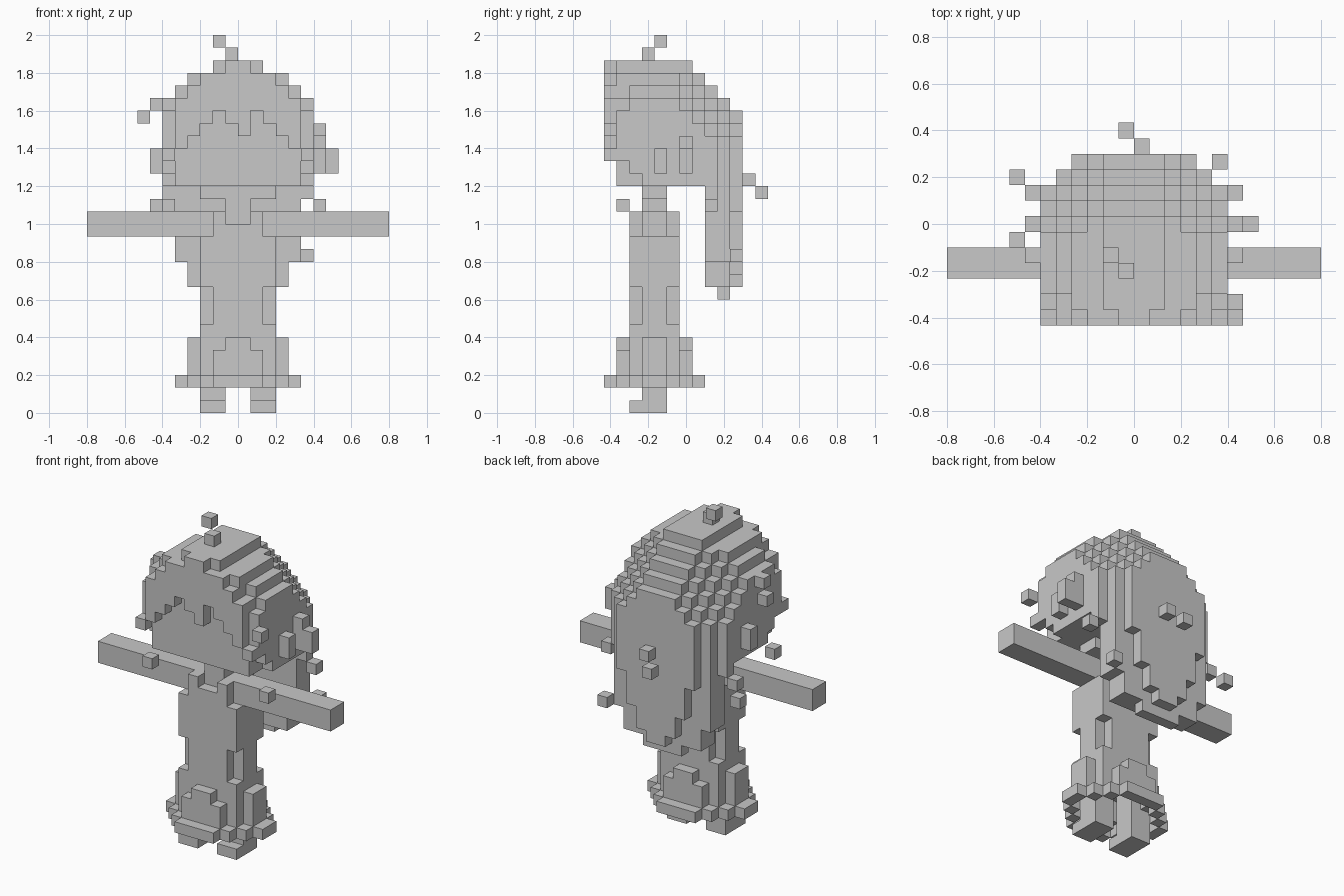
import bpy, bmesh, math

if "Cube" in bpy.data.objects:
    bpy.data.objects.remove(bpy.data.objects["Cube"])

U = 1 / 15          # block edge
parts = {}          # part name -> set of grid cells
used = set()


def fill(part, x0, x1, y0, y1, z0, z1):
    """Add a block of cells (end values excluded) to a part."""
    cells = parts.setdefault(part, set())
    for x in range(x0, x1):
        for y in range(y0, y1):
            for z in range(z0, z1):
                if (x, y, z) not in used:
                    used.add((x, y, z))
                    cells.add((x, y, z))


def sym(part, w, y0, y1, z0, z1):
    fill(part, -w, w, y0, y1, z0, z1)


def pair(part, x0, x1, y0, y1, z0, z1):
    fill(part + "_right", x0, x1, y0, y1, z0, z1)
    fill(part + "_left", -x1, -x0, y0, y1, z0, z1)


def both(part, x0, x1, y0, y1, z0, z1):
    """Mirror left-right and front-back (about y = 4) in one part."""
    for a, b in ((x0, x1), (-x1, -x0)):
        for c, d in ((y0, y1), (8 - y1, 8 - y0)):
            fill(part, a, b, c, d, z0, z1)


# legs and feet, reaching up inside the hollow skirt
pair("foot", 1, 3, 2, 5, 0, 1)
pair("leg", 1, 3, 3, 5, 1, 6)

# hem: one-block ring with diagonal corners
both("skirt_hem", 0, 2, 0, 1, 2, 3)
both("skirt_hem", 2, 3, 1, 2, 2, 3)
both("skirt_hem", 3, 4, 2, 3, 2, 3)
both("skirt_hem", 4, 5, 3, 4, 2, 3)

# hollow skirt: front, back and side panels joined by corner blocks
both("skirt", 0, 2, 1, 2, 3, 5)
both("skirt", 0, 1, 1, 2, 5, 6)
both("skirt", 1, 2, 2, 3, 5, 6)
both("skirt", 2, 3, 2, 3, 3, 6)
both("skirt", 3, 4, 3, 4, 3, 6)

# waist without corners, chest, bodice top, straps
sym("torso", 3, 2, 6, 6, 7)
sym("torso", 2, 2, 6, 7, 10)
sym("torso", 3, 3, 5, 7, 10)
sym("torso", 3, 2, 6, 10, 14)
sym("torso", 2, 2, 6, 14, 15)
pair("strap", 1, 2, 2, 6, 15, 16)
sym("arms", 12, 3, 5, 14, 16)
sym("neck", 1, 3, 5, 16, 18)
pair("jaw", 1, 3, 3, 5, 17, 18)

# head
sym("head", 5, 1, 8, 18, 24)

# fringe: bottom height of every column
for i, z in enumerate((20, 21, 22, 23, 24, 23, 22, 24, 23, 22, 21, 20)):
    for h in range(z, 28):
        w = {27: 1, 26: 3, 25: 4, 20: 6}.get(h, 5)
        if -w <= i - 6 < w:
            fill("fringe", i - 6, i - 5, 0, 1, h, h + 1)

# hair cap: (half width, back limit) per layer, corners stepped diagonally
for z in range(18, 28):
    w, back = {27: (2, 7), 26: (4, 8), 25: (5, 9), 24: (6, 10)}.get(z, (6, 11))
    for y in range(1, back):
        if (y == 1 and z < 20) or (y == 2 and z < 19):
            continue
        start = 2 + min(2, max(0, 23 - z))
        half = min(w, start + back - 1 - y)
        if y == 1 and z in (24, 25):
            half = w - 1
        sym("hair_cap", half, y, y + 1, z, z + 1)

# long back hair: bottom height by distance from the centre
for y, ends in ((8, (10, 10, 10, 10, 12, 17)),
                (9, (9, 9, 10, 10, 12)),
                (10, (10, 11, 13, 16))):
    for i, z in enumerate(ends):
        fill("back_hair", i, i + 1, y, y + 1, z, 18)
        fill("back_hair", -i - 1, -i, y, y + 1, z, 18)

# ears and earrings
pair("ear", 6, 7, 6, 7, 19, 21)
fill("ear_right", 7, 8, 6, 7, 19, 21)
fill("ear_right", 6, 7, 6, 7, 21, 22)
fill("ear_right", 6, 7, 4, 5, 19, 21)

# loose blocks around the hair
for x, y, z in ((-1, 3, 28), (-2, 4, 29), (0, 11, 18), (-1, 12, 17),
                (-8, 9, 15), (-8, 5, 23), (-7, 4, 24), (-7, 8, 16),
                (6, 0, 22), (6, 1, 16), (-6, 1, 16), (6, 8, 16), (5, 10, 12)):
    fill("loose_blocks", x, x + 1, y, y + 1, z, z + 1)

grey = bpy.data.materials.new("plain grey")
grey.diffuse_color = (0.58, 0.58, 0.58, 1)
grey.use_nodes = True
grey.node_tree.nodes["Principled BSDF"].inputs["Base Color"].default_value = grey.diffuse_color

# build only the outer faces of each part
for name, cells in parts.items():
    bm = bmesh.new()
    verts = {}

    def vert(p):
        if p not in verts:
            verts[p] = bm.verts.new((p[0] * U, (p[1] - 6.5) * U, p[2] * U))
        return verts[p]

    for c in sorted(cells):
        for axis in range(3):
            for side in (0, 1):
                n = list(c)
                n[axis] += 2 * side - 1
                if tuple(n) in used:
                    continue
                u, v = (axis + 1) % 3, (axis + 2) % 3
                ring = []
                for du, dv in ((0, 0), (1, 0), (1, 1), (0, 1)):
                    p = list(c)
                    p[axis] += side
                    p[u] += du
                    p[v] += dv
                    ring.append(vert(tuple(p)))
                bm.faces.new(ring if side else ring[::-1])
    bmesh.ops.dissolve_limit(bm, angle_limit=math.radians(1),
                             verts=bm.verts[:], edges=bm.edges[:])
    mesh = bpy.data.meshes.new(name)
    bm.to_mesh(mesh)
    bm.free()
    mesh.materials.append(grey)
    bpy.context.collection.objects.link(bpy.data.objects.new(name, mesh))
